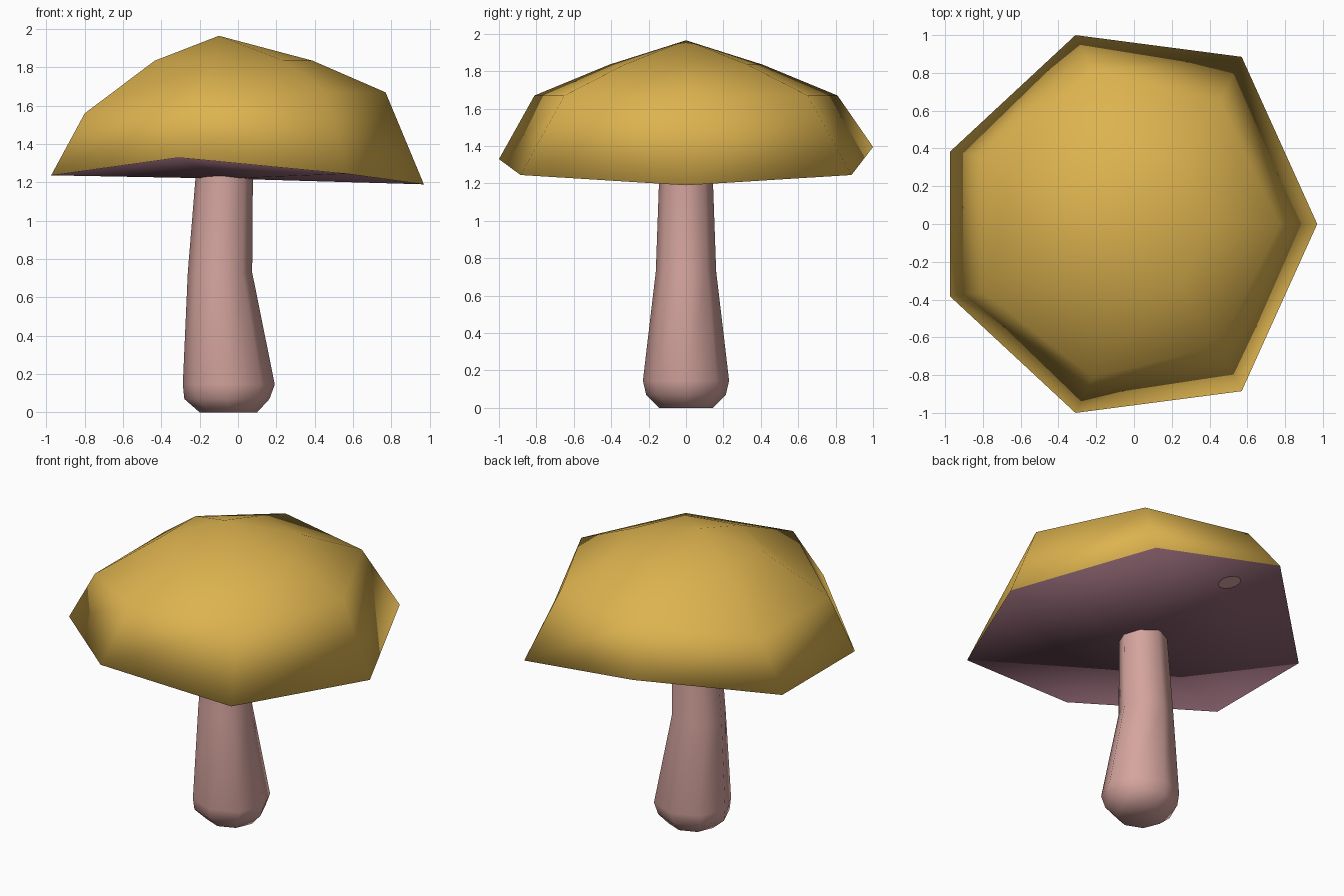
import bpy, bmesh, math
from mathutils import Vector, Matrix

if "Cube" in bpy.data.objects:
    bpy.data.objects.remove(bpy.data.objects["Cube"])


def material(name, rgb):
    m = bpy.data.materials.new(name)
    m.diffuse_color = (*rgb, 1)
    m.use_nodes = True
    m.node_tree.nodes["Principled BSDF"].inputs["Base Color"].default_value = m.diffuse_color
    return m


def make_object(name, bm, mats):
    me = bpy.data.meshes.new(name)
    bm.normal_update()
    for f in bm.faces:
        f.smooth = True
    bm.to_mesh(me)
    bm.free()
    ob = bpy.data.objects.new(name, me)
    for m in mats:
        me.materials.append(m)
    bpy.context.collection.objects.link(ob)
    return ob


def bridge(bm, low, high):
    n = len(low)
    for i in range(n):
        j = (i + 1) % n
        bm.faces.new((low[i], low[j], high[j], high[i]))


yellow = material("cap_yellow", (0.72, 0.45, 0.078))
purple = material("underside_purple", (0.22, 0.105, 0.135))
pink = material("stem_pink", (0.66, 0.37, 0.34))


def heptagon(half):
    # front vertex on the x axis, then three mirrored pairs
    return half + [(x, -y, z) for x, y, z in reversed(half[1:])]


# cap: seven-sided rings closed by an apex above and a fan below
bm = bmesh.new()
rim_pts = heptagon([(0.97, 0, 1.19), (0.57, 0.885, 1.245), (-0.31, 1.0, 1.395), (-0.975, 0.382, 1.237)])
rim_pts[4] = (-0.975, -0.382, 1.237)
rim_pts[5] = (-0.31, -1.0, 1.33)      # front edge hangs lower
shoulder_pts = heptagon([(0.77, 0, 1.67), (0.457, 0.65, 1.67), (-0.22, 0.81, 1.67), (-0.80, 0.36, 1.56)])
crown_pts = heptagon([(0.39, 0, 1.835), (0.24, 0.33, 1.835), (-0.12, 0.41, 1.835), (-0.435, 0.18, 1.835)])
rings = [[bm.verts.new(p) for p in pts] for pts in (rim_pts, shoulder_pts, crown_pts)]
bridge(bm, rings[0], rings[1])
bridge(bm, rings[1], rings[2])
apex = bm.verts.new((-0.10, 0, 1.965))
hub_pos = Vector((-0.07, 0, 1.22))
hub = bm.verts.new(hub_pos)
for i in range(7):
    j = (i + 1) % 7
    bm.faces.new((rings[2][i], rings[2][j], apex))
    bm.faces.new((rings[0][j], rings[0][i], hub)).material_index = 1
make_object("cap", bm, [yellow, purple])

# stem: eight-sided bulbous profile that leans slightly (z, centre x, radius)
bm = bmesh.new()
profile = [(0, -0.05, 0.15), (0.07, -0.058, 0.222), (0.145, -0.048, 0.24),
           (0.73, -0.094, 0.168), (1.27, -0.07, 0.148)]
rings = []
for z, cx, r in profile:
    ring = []
    for k in range(8):
        a = k * math.tau / 8
        ring.append(bm.verts.new((cx + r * math.cos(a), 0.96 * r * math.sin(a), z)))
    rings.append(ring)
for a, b in zip(rings, rings[1:]):
    bridge(bm, a, b)
bm.faces.new(rings[0][::-1])
bm.faces.new(rings[-1])
stem = make_object("stem", bm, [pink])
bpy.context.view_layer.objects.active = stem
stem.select_set(True)
bpy.ops.object.shade_smooth_by_angle(angle=math.radians(50))

# small pale patch on the underside near the back edge
a, b = Vector(rim_pts[1]), Vector(rim_pts[2])
n = (b - hub_pos).cross(a - hub_pos).normalized()
if n.z > 0:
    n = -n
z = hub_pos.z - (n.x * (-0.13 - hub_pos.x) + n.y * 0.74) / n.z
bm = bmesh.new()
rot = n.to_track_quat('Z', 'Y').to_matrix().to_4x4()
bmesh.ops.create_circle(bm, cap_ends=True, segments=12, radius=0.07,
                        matrix=Matrix.Translation(Vector((-0.13, 0.74, z)) + n * 0.004) @ rot)
make_object("underside_patch", bm, [pink])
